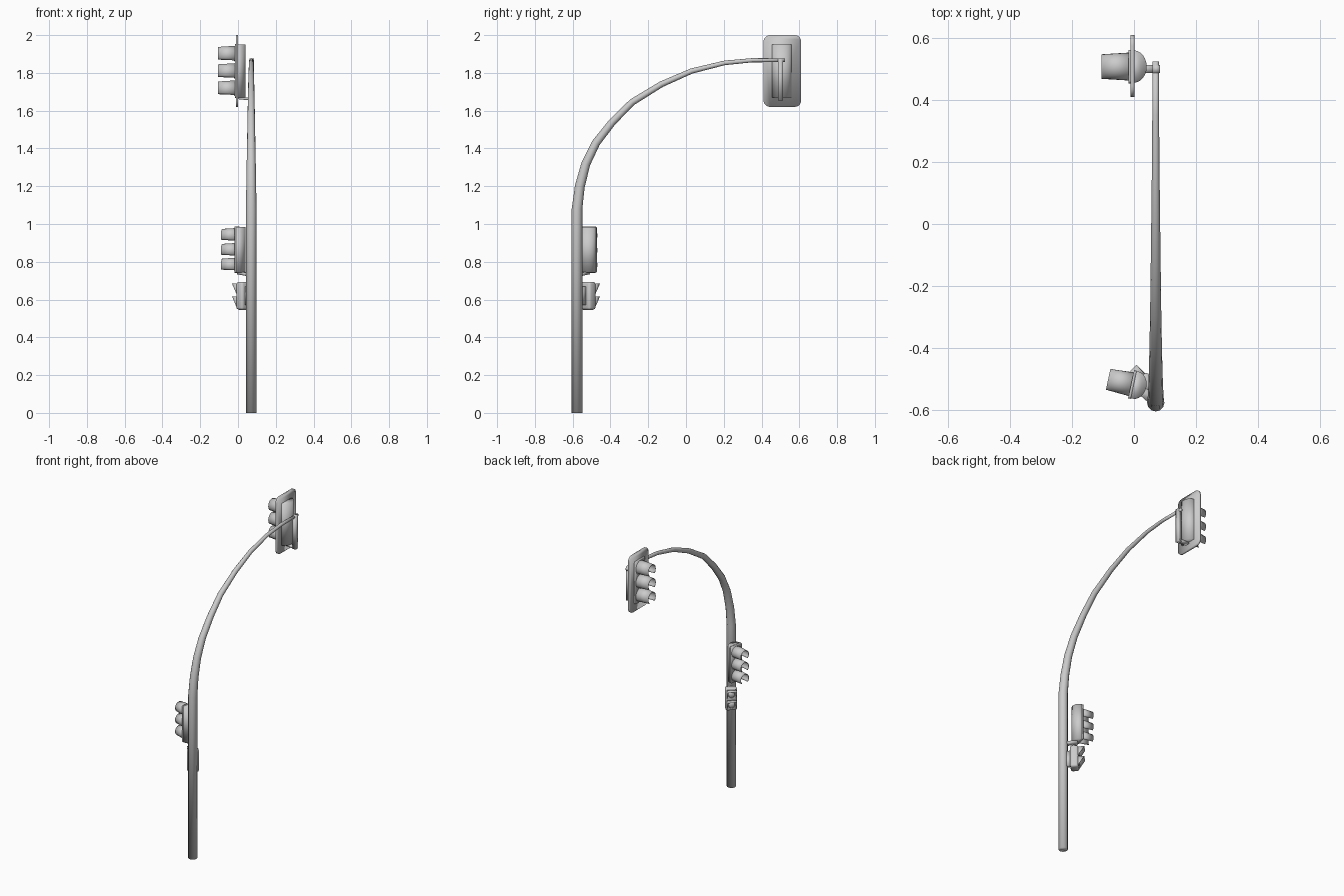
import bpy, bmesh
from math import sin, cos, pi, radians
from mathutils import Matrix, Vector

cube = bpy.data.objects.get("Cube")
if cube:
    bpy.data.objects.remove(cube, do_unlink=True)


def finish(name, bm, matrix=Matrix(), thickness=0, bevel=0):
    """Turn a bmesh into a placed object, smooth shaded all over."""
    if thickness == 0:
        bmesh.ops.recalc_face_normals(bm, faces=bm.faces)
    bm.transform(matrix)
    for face in bm.faces:
        face.smooth = True
    mesh = bpy.data.meshes.new(name)
    bm.to_mesh(mesh)
    bm.free()
    ob = bpy.data.objects.new(name, mesh)
    bpy.context.collection.objects.link(ob)
    if thickness:
        mod = ob.modifiers.new("Thickness", 'SOLIDIFY')
        mod.thickness, mod.offset = thickness, 0
    if bevel:
        mod = ob.modifiers.new("Bevel", 'BEVEL')
        mod.width, mod.segments, mod.limit_method = bevel, 2, 'ANGLE'


def box(name, centre, size, matrix=Matrix(), corner=0, bevel=0):
    """Box whose corners can be rounded in the y-z plane."""
    bm = bmesh.new()
    bmesh.ops.create_cube(bm, size=1)
    bm.transform(Matrix.Translation(centre) @ Matrix.Diagonal((*size, 1)))
    if corner:
        edges = [e for e in bm.edges
                 if abs(e.verts[0].co.x - e.verts[1].co.x) > size[0] / 2]
        bmesh.ops.bevel(bm, geom=edges, offset=corner, segments=5,
                        profile=0.5, affect='EDGES')
    finish(name, bm, matrix, bevel=bevel)


def beam(name, start, end, width, height):
    """Rectangular bar between two points."""
    start, end = Vector(start), Vector(end)
    d = end - start
    turn = d.to_track_quat('X', 'Z').to_matrix().to_4x4()
    box(name, (0, 0, 0), (d.length, width, height),
        Matrix.Translation((start + end) / 2) @ turn)


def lens(name, x, z, radius, matrix):
    """Shallow disc facing -x."""
    bm = bmesh.new()
    place = Matrix.Translation((x, 0, z)) @ Matrix.Rotation(-pi / 2, 4, 'Y')
    bmesh.ops.create_cone(bm, cap_ends=True, segments=20, radius1=radius,
                          radius2=radius * 0.7, depth=0.008, matrix=place)
    finish(name, bm, matrix)


def visor(name, z, matrix):
    """Tapered tunnel hood, open along the bottom."""
    bm = bmesh.new()
    rings = []
    for x, r in ((-0.01, 0.044), (-0.105, 0.038)):
        ring = []
        for i in range(19):
            a = radians(-45 + 270 * i / 18)
            ring.append(bm.verts.new((x, r * cos(a), z + r * sin(a))))
        rings.append(ring)
    for i in range(18):
        bm.faces.new((rings[0][i], rings[0][i + 1], rings[1][i + 1], rings[1][i]))
    finish(name, bm, matrix, thickness=0.003)


def vehicle_signal(prefix, matrix):
    """Three-lamp head: round-backed housing, flange, lenses and visors."""
    half_y, half_z = 0.052, 0.139
    outline = [(-0.012, half_y), (-0.012, -half_y)]
    for i in range(13):
        a = -pi / 2 + pi * i / 12
        outline.append((0.041 * cos(a), half_y * sin(a)))
    bm = bmesh.new()
    base = bm.faces.new([bm.verts.new((x, y, -half_z)) for x, y in outline])
    ext = bmesh.ops.extrude_face_region(bm, geom=[base])
    bmesh.ops.translate(bm, vec=(0, 0, 2 * half_z),
                        verts=[v for v in ext["geom"]
                               if isinstance(v, bmesh.types.BMVert)])
    finish(prefix + "_housing", bm, matrix)
    box(prefix + "_flange", (-0.012, 0, 0), (0.01, 0.108, 0.284), matrix,
        corner=0.01)
    for label, z in (("top", 0.088), ("middle", -0.004), ("bottom", -0.095)):
        lens(f"{prefix}_{label}_lens", -0.02, z, 0.04, matrix)
        visor(f"{prefix}_{label}_visor", z, matrix)


def placed(location, degrees, scale=1):
    return (Matrix.Translation(location) @ Matrix.Rotation(radians(degrees), 4, 'Z')
            @ Matrix.Scale(scale, 4))


# Tapered pole with its curved arm: y, z, radius
POLE_X, SIDES = 0.07, 12
path = [(-0.577, 0, 0.028), (-0.577, 1.08, 0.028), (-0.562, 1.2, 0.026),
        (-0.53, 1.32, 0.024), (-0.476, 1.43, 0.022), (-0.39, 1.54, 0.02),
        (-0.285, 1.645, 0.018), (-0.13, 1.74, 0.016), (0.03, 1.81, 0.014),
        (0.205, 1.853, 0.012), (0.35, 1.867, 0.011), (0.525, 1.867, 0.01)]
bm = bmesh.new()
rings = []
for k, (y, z, r) in enumerate(path):
    before, after = path[max(k - 1, 0)], path[min(k + 1, len(path) - 1)]
    along = Vector((0, after[0] - before[0], after[1] - before[1])).normalized()
    across = Vector((1, 0, 0))
    outward = along.cross(across)
    ring = []
    for i in range(SIDES):
        a = 2 * pi * i / SIDES
        offset = (across * cos(a) + outward * sin(a)) * r
        ring.append(bm.verts.new(Vector((POLE_X, y, z)) + offset))
    rings.append(ring)
for lower, higher in zip(rings, rings[1:]):
    for i in range(SIDES):
        j = (i + 1) % SIDES
        bm.faces.new((lower[i], lower[j], higher[j], higher[i]))
bm.faces.new(rings[0])
bm.faces.new(rings[-1])
finish("pole", bm)

# Overhead signal with backplate and hanger
upper = placed((0, 0.508, 1.81), 0)
vehicle_signal("upper_signal", upper)
box("upper_backplate", (-0.005, 0.002, 0), (0.012, 0.2, 0.38), upper, corner=0.035)
box("upper_hanger_bar", (0.072, 0.5, 1.765), (0.024, 0.026, 0.225))
beam("upper_hanger_foot", (0, 0.5, 1.668), (0.075, 0.5, 1.66), 0.026, 0.014)

# Pole-mounted signal, turned slightly
vehicle_signal("lower_signal", placed((0.005, -0.52, 0.864), -12, 0.86))
beam("lower_signal_bracket", (0.005, -0.52, 0.742), (POLE_X, -0.577, 0.73),
     0.03, 0.016)

# Pedestrian signal, facing diagonally
walk = placed((0.013, -0.5, 0.62), -46)
box("pedestrian_housing", (0.025, 0, 0), (0.05, 0.072, 0.148), walk, bevel=0.012)
beam("pedestrian_bracket", (0.04, -0.53, 0.62), (POLE_X, -0.577, 0.62), 0.025, 0.1)
for label, top in (("upper", 0.064), ("lower", -0.004)):
    lens(f"pedestrian_{label}_lens", -0.003, top - 0.03, 0.022, walk)
    bm = bmesh.new()
    sides = []
    for y in (-0.027, 0.027):
        sides.append([bm.verts.new((x, y, z)) for x, z in
                      ((0.002, top), (-0.036, top), (0.002, top - 0.06))])
    left, right = sides
    bm.faces.new(left)
    bm.faces.new(right[::-1])
    bm.faces.new((left[1], left[0], right[0], right[1]))
    finish(f"pedestrian_{label}_hood", bm, walk, thickness=0.003)
